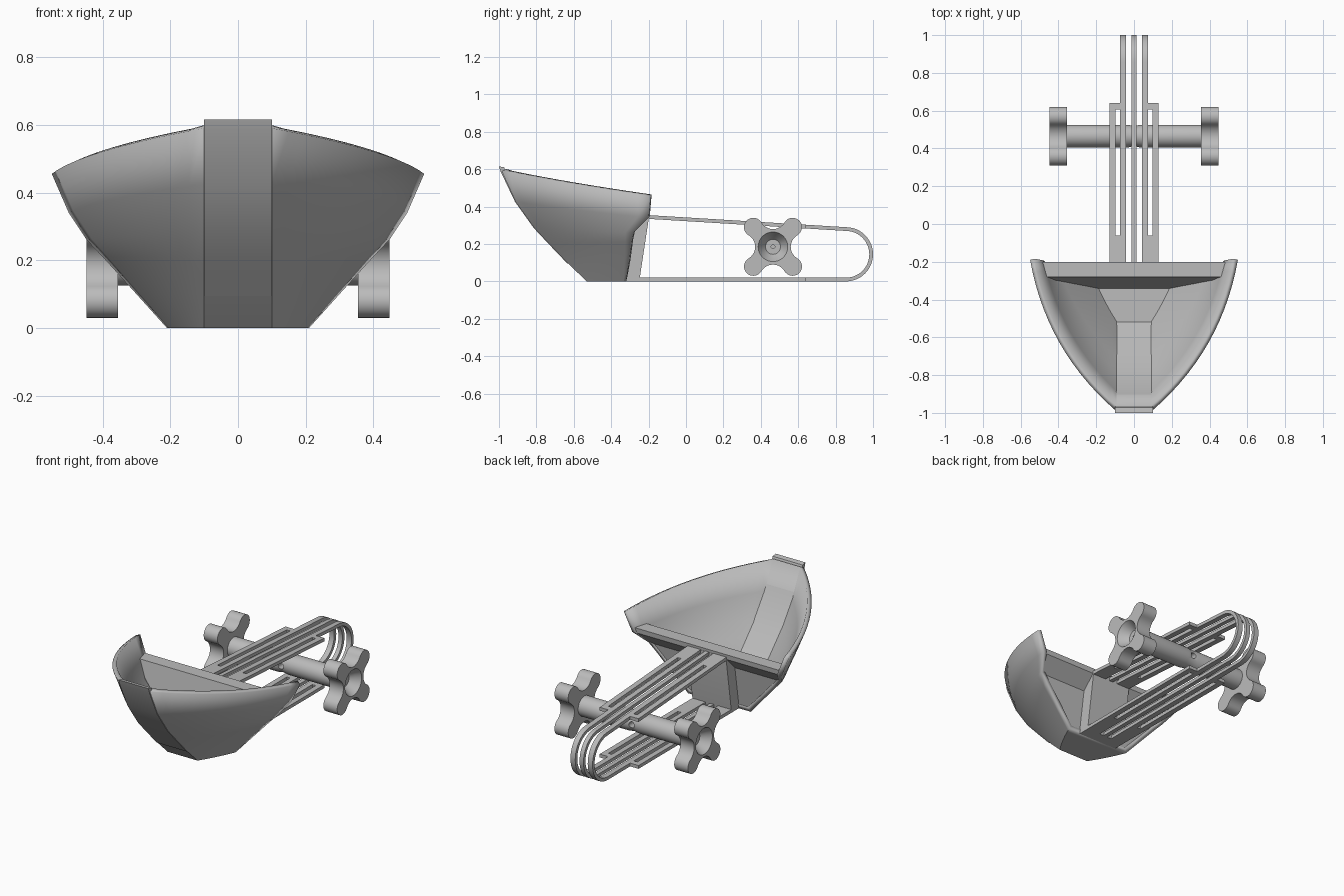
import bpy, bmesh
from math import sin, cos, pi, radians, atan2
from mathutils import Vector

cube = bpy.data.objects.get("Cube")
if cube:
    bpy.data.objects.remove(cube)

grey = bpy.data.materials.new("plain grey")
grey.use_nodes = True
grey.diffuse_color = (0.5, 0.5, 0.5, 1)
grey.node_tree.nodes["Principled BSDF"].inputs["Base Color"].default_value = (0.5, 0.5, 0.5, 1)


def finish(name, bm, recalc=True):
    if recalc:
        bmesh.ops.recalc_face_normals(bm, faces=bm.faces[:])
    mesh = bpy.data.meshes.new(name)
    bm.to_mesh(mesh)
    bm.free()
    mesh.materials.append(grey)
    obj = bpy.data.objects.new(name, mesh)
    bpy.context.collection.objects.link(obj)
    bpy.ops.object.select_all(action='DESELECT')
    obj.select_set(True)
    bpy.context.view_layer.objects.active = obj
    bpy.ops.object.shade_smooth_by_angle(angle=radians(25))
    return obj


def loft(name, loops, caps=True):
    """Bridge closed loops of equal length, capping both ends."""
    bm = bmesh.new()
    rings = [[bm.verts.new(p) for p in loop] for loop in loops]
    for a, b in zip(rings, rings[1:]):
        for i in range(len(a)):
            j = (i + 1) % len(a)
            bm.faces.new((a[i], a[j], b[j], b[i]))
    if caps:
        bm.faces.new(rings[0])
        bm.faces.new(rings[-1])
    return finish(name, bm)


def prism(name, outline, x0, x1):
    return loft(name, [[(x, y, z) for y, z in outline] for x in (x0, x1)])


# Scoop shell: matching prow and rear points for each level, bowed between
prow = [(-.53, 0), (-.63, .095), (-.735, .205), (-.81, .285), (-.91, .425), (-.985, .59)]
rear = [(.21, -.32, 0), (.3, -.305, .1), (.4, -.29, .21), (.447, -.28, .26),
        (.5, -.2, .34), (.55, -.19, .455)]
STEPS = 14


def level(p, r):
    a, b = Vector((.1, *p)), Vector(r)
    chord = b - a
    bow = .16 * (chord.xy.length / .91) ** 2
    side = Vector((chord.y, -chord.x, 0)).normalized()
    ctrl = (a + b) / 2 + side * bow
    pts = []
    for i in range(STEPS + 1):
        t = i / STEPS
        pts.append(a * (1 - t) ** 2 + ctrl * 2 * t * (1 - t) + b * t * t)
    return [Vector((-q.x, q.y, q.z)) for q in reversed(pts)] + pts


bm = bmesh.new()
rows = [[bm.verts.new(q) for q in level(p, r)] for p, r in zip(prow, rear)]
for low, high in zip(rows, rows[1:]):
    for i in range(len(low) - 1):
        bm.faces.new((low[i], low[i + 1], high[i + 1], high[i]))
floor = bm.faces.new(rows[0])
bmesh.ops.recalc_face_normals(bm, faces=bm.faces[:])
floor.normal_update()
if floor.normal.z > 0:
    bmesh.ops.reverse_faces(bm, faces=bm.faces[:])
shell = finish("scoop_shell", bm, recalc=False)
solid = shell.modifiers.new("thickness", 'SOLIDIFY')
solid.thickness = .026
solid.offset = -1
solid.use_even_offset = True

# Prow strip, rising just above the rim
outer = [(y - .004, z) for y, z in prow[1:-1]] + [(-.99, .585), (-1, .615)]
inner = [(y + .028, z + .008) for y, z in prow[1:-1]] + [(-.963, .585), (-.972, .61)]
prism("prow_strip", outer + inner[::-1], -.1, .1)

# Rear wall with overhanging ledge; half-width varies along its outline
wall = [(.2, -.345, .004), (.2, -.322, .004), (.435, -.282, .26), (.485, -.203, .34),
        (.492, -.2, .37), (.478, -.28, .37), (.435, -.3, .26)]
loft("rear_wall", [[(s * x, y, z) for x, y, z in wall] for s in (-1, 1)])

# Mounting block behind the wall
prism("mounting_block", [(-.33, 0), (-.25, 0), (-.2, .33), (-.2, .352), (-.27, .35)], -.13, .13)

# Looped rails
CY, CZ, R, T = .855, .145, .145, .02


def band(radius):
    top = .355 - (R - radius)
    bend = [(CY + radius * sin(a), CZ + radius * cos(a))
            for a in (pi * i / 24 for i in range(25))]
    return [(-.21, top)] + bend + [(-.26, CZ - radius)]


for name, x in (("right", -.058), ("middle", 0), ("left", .058)):
    half = .013 if x == 0 else .016
    prism(name + "_loop_rail", band(R) + band(R - T)[::-1], x - half, x + half)


# Side frames on the upper and lower runs
def run_top(y):
    return .355 - (y + .21) * (.355 - 2 * R) / (CY + .21)


def plate(name, y0, y1, x0, x1, upper):
    h0, h1 = (run_top(y0), run_top(y1)) if upper else (T, T)
    prism(name, [(y0, h0), (y1, h1), (y1, h1 - T), (y0, h0 - T)], x0, x1)


for level_name, upper in (("upper", True), ("lower", False)):
    start = -.21 if upper else -.26
    for side, s in (("left", 1), ("right", -1)):
        tag = f"{level_name}_{side}_"
        plate(tag + "frame_bar", start, .64, s * .097, s * .13, upper)
        plate(tag + "frame_root", start, -.06, s * .07, s * .1, upper)
        plate(tag + "frame_end", .605, .64, s * .07, s * .1, upper)

# Axle with a slight waist and a cross hole
AY, AZ = .465, .185


def circle(x, r, angles):
    return [(x, AY + r * cos(a), AZ + r * sin(a)) for a in angles]


even = [2 * pi * i / 40 for i in range(40)]
axle = loft("axle", [circle(x, r, even) for x, r in
                     ((-.37, .06), (-.035, .06), (0, .054), (.035, .06), (.37, .06))])
bpy.ops.mesh.primitive_cylinder_add(vertices=20, radius=.018, depth=.3,
                                    location=(0, AY, AZ), rotation=(pi / 2, 0, 0))
cutter = bpy.context.object
cutter.name = "axle_hole_cutter"
cutter.hide_render = True
cutter.hide_set(True)
cut = axle.modifiers.new("cross_hole", 'BOOLEAN')
cut.object = cutter
cut.operation = 'DIFFERENCE'

# Four-lobed wheels with a conical hub recess
LOBE, LR, FILLET, FR = .105, .05, .167, .072
clover = []
for k in range(4):
    arcs = [(FILLET, 0, FR, 239.5, 120.5, 10), (LOBE, LOBE, LR, -59.5, 149.5, 18)]
    for cx, cy, r, a0, a1, n in arcs:
        for i in range(n):
            a = radians(a0 + (a1 - a0) * i / n)
            p = Vector((cx + r * cos(a), cy + r * sin(a)))
            q = k * pi / 2
            clover.append((p.x * cos(q) - p.y * sin(q), p.x * sin(q) + p.y * cos(q)))
spokes = [atan2(v, u) for u, v in clover]
for side, s in (("left", 1), ("right", -1)):
    rim = [[(s * x, AY + u, AZ + v) for u, v in clover] for x in (.355, .447)]
    hub = [circle(s * x, r, spokes) for x, r in
           ((.447, .079), (.415, .06), (.39, .04), (.39, .01), (.37, .01))]
    loft(side + "_wheel", rim + hub)
